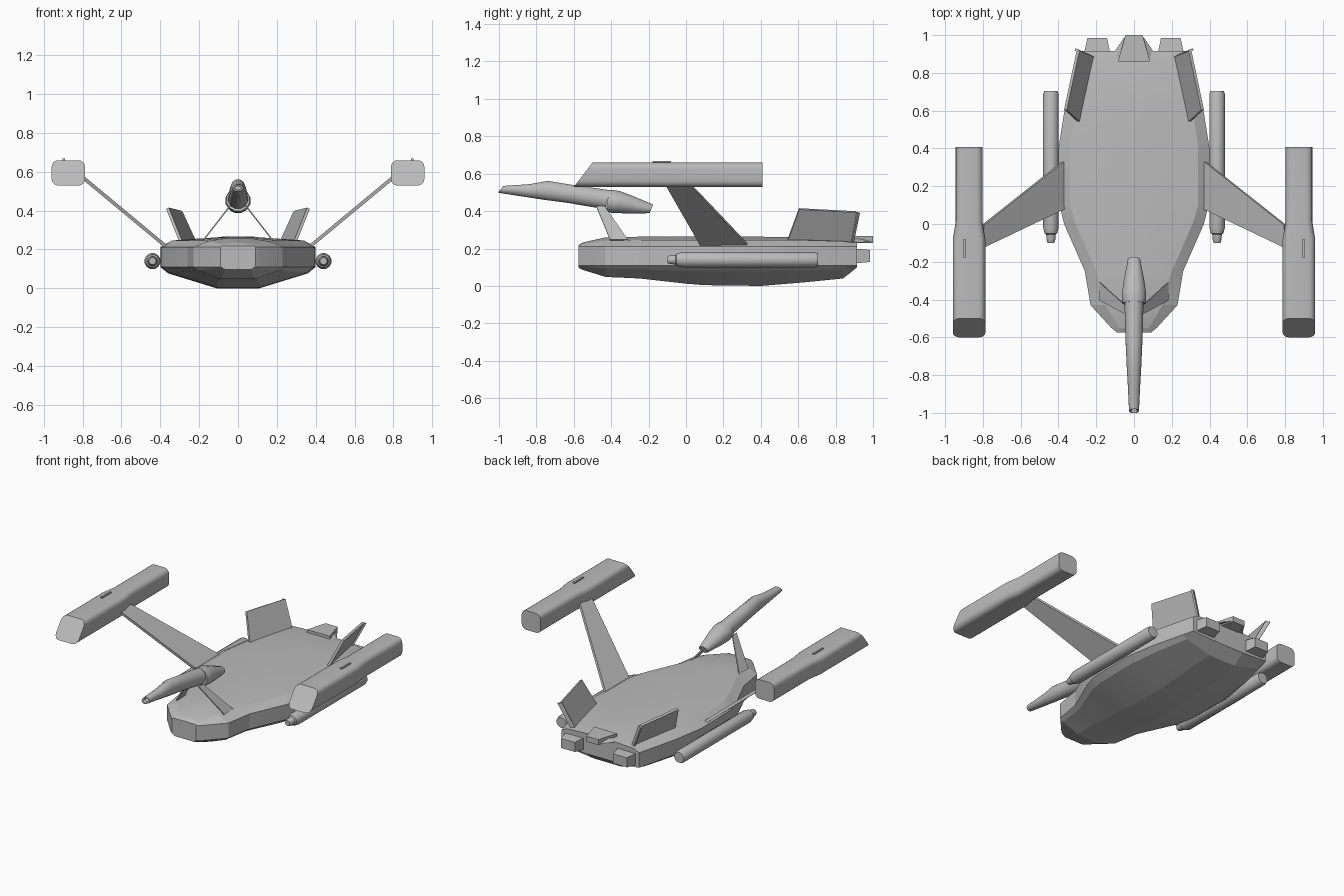
import bpy, math
from mathutils import Vector

cube = bpy.data.objects.get("Cube")
if cube:
    bpy.data.objects.remove(cube)

grey = bpy.data.materials.new("hull_grey")
grey.use_nodes = True
colour = (0.5, 0.5, 0.5, 1)
grey.diffuse_color = colour
grey.node_tree.nodes["Principled BSDF"].inputs["Base Color"].default_value = colour


def build(name, verts, faces, smooth=None):
    mesh = bpy.data.meshes.new(name)
    mesh.from_pydata(verts, [], faces)
    obj = bpy.data.objects.new(name, mesh)
    bpy.context.collection.objects.link(obj)
    mesh.materials.append(grey)
    bpy.ops.object.select_all(action='DESELECT')
    obj.select_set(True)
    bpy.context.view_layer.objects.active = obj
    bpy.ops.object.mode_set(mode='EDIT')
    bpy.ops.mesh.select_all(action='SELECT')
    bpy.ops.mesh.normals_make_consistent(inside=False)
    bpy.ops.object.mode_set(mode='OBJECT')
    if smooth:
        bpy.ops.object.shade_smooth_by_angle(angle=math.radians(smooth))
    return obj


def loft(name, rings, smooth=None):
    """Skin a list of equal rings and cap both ends."""
    n = len(rings[0])
    verts = [p for ring in rings for p in ring]
    faces = [(r * n + i, r * n + (i + 1) % n, (r + 1) * n + (i + 1) % n, (r + 1) * n + i)
             for r in range(len(rings) - 1) for i in range(n)]
    faces += [tuple(range(n)), tuple(range(len(verts) - n, len(verts)))]
    return build(name, verts, faces, smooth)


def oval(x, y, z, rx, rz, n=12, slant=0):
    angles = [2 * math.pi * (i + 0.5) / n for i in range(n)]
    return [(x + rx * math.cos(a), y + slant * math.sin(a), z + rz * math.sin(a)) for a in angles]


def plate(name, corners, thick):
    """Flat quad given a thickness along its normal."""
    c = [Vector(p) for p in corners]
    off = (c[1] - c[0]).cross(c[3] - c[0]).normalized() * thick / 2
    return loft(name, [[p - off for p in c], [p + off for p in c]])


def box(name, x, y0, y1, z0, z1, w0, w1, shrink=0.0):
    ring = lambda y, w, s: [(x - w, y, z0 + s), (x + w, y, z0 + s), (x + w, y, z1 - s), (x - w, y, z1 - s)]
    return loft(name, [ring(y0, w0, 0), ring(y1, w1, shrink)])


# Hull: y, half width, deck half width, deck z, keel half width, keel z
stations = [
    (-0.575, 0.09, 0.08, 0.218, 0.07, 0.098),
    (-0.55, 0.12, 0.08, 0.23, 0.07, 0.085),
    (-0.43, 0.23, 0.15, 0.253, 0.09, 0.048),
    (-0.25, 0.26, 0.20, 0.256, 0.10, 0.04),
    (0.0, 0.37, 0.31, 0.256, 0.11, 0.012),
    (0.10, 0.395, 0.34, 0.256, 0.11, 0.004),
    (0.40, 0.40, 0.34, 0.256, 0.11, 0.0),
    (0.62, 0.365, 0.31, 0.254, 0.11, 0.018),
    (0.84, 0.31, 0.26, 0.246, 0.10, 0.04),
    (0.915, 0.29, 0.25, 0.235, 0.10, 0.10),
]
rings = []
for y, w, wt, zt, wk, zk in stations:
    crown = min(0.01, (zt - 0.215) * 0.25)
    low = max(0.11, zk + 0.008)
    half = [(wk, zk), (w * 0.9, zk + (low - zk) * 0.7), (w, low), (w, 0.212),
            (wt, zt - crown), (wt * 0.3, zt + crown * 0.7)]
    rings.append([(x, y, z) for x, z in half] + [(-x, y, z) for x, z in reversed(half)])
loft("hull", rings, 12)

# Forward boom: y, centre z, half width, half height
boom = [(-0.99, 0.516, 0.027, 0.019), (-0.85, 0.51, 0.034, 0.035), (-0.75, 0.511, 0.04, 0.052),
        (-0.62, 0.492, 0.046, 0.05), (-0.42, 0.461, 0.052, 0.053)]
cone = [(-0.42, 0.456, 0.062, 0.060), (-0.39, 0.451, 0.067, 0.062), (-0.36, 0.448, 0.065, 0.06),
        (-0.30, 0.435, 0.056, 0.05), (-0.185, 0.412, 0.033, 0.024)]
boom_rings = [oval(0, y, z, rx, rz, slant=0.012) for y, z, rx, rz in boom]
muzzle = [oval(0, -0.965, 0.516, 0.016, 0.011, slant=0.012), oval(0, -0.99, 0.516, 0.018, 0.012, slant=0.012)]
loft("boom", muzzle + boom_rings, 35)
loft("boom_tail_cone", [oval(0, y, z, rx, rz, slant=0.01) for y, z, rx, rz in cone], 35)


def engine_ring(cx, y, w, slant=0.0):
    """Rounded rectangle, with the top edge set back by slant."""
    h, r, mid, pts = 0.065, 0.034, 0.594, []
    for q, (sx, sz) in enumerate([(1, 1), (-1, 1), (-1, -1), (1, -1)]):
        for k in range(5):
            a = math.radians(90 * q + 22.5 * k)
            x, z = sx * (w - r) + r * math.cos(a), sz * (h - r) + r * math.sin(a)
            pts.append((cx + x, y + slant * (z + h) / (2 * h), mid + z))
    return pts


for s, side in ((1, "left"), (-1, "right")):
    # Engine pods on raised pylons
    loft(side + "_engine", [engine_ring(s * 0.873, -0.6, 0.086, 0.1), engine_ring(s * 0.873, -0.08, 0.086),
                            engine_ring(s * 0.873, 0.01, 0.071), engine_ring(s * 0.873, 0.408, 0.071)], 30)
    box(side + "_engine_ridge", s * 0.897, -0.18, -0.08, 0.64, 0.667, 0.006, 0.006)
    plate(side + "_pylon", [(s * 0.37, 0.08, 0.215), (s * 0.37, 0.335, 0.215),
                            (s * 0.80, -0.005, 0.572), (s * 0.80, -0.125, 0.572)], 0.018)

    # Flank tubes with stepped noses
    tube = [(-0.10, 0.018), (-0.085, 0.024), (-0.055, 0.026), (-0.05, 0.034), (-0.02, 0.042), (0.69, 0.042), (0.705, 0.036)]
    loft(side + "_flank_tube", [oval(s * 0.44, y, 0.14, r, r) for y, r in tube], 35)

    # Boom struts
    plate(side + "_boom_strut", [(s * 0.18, -0.405, 0.245), (s * 0.18, -0.31, 0.245),
                                 (s * 0.04, -0.435, 0.425), (s * 0.04, -0.48, 0.425)], 0.007)

    # Canted tail fins with a trailing flange
    plate(side + "_tail_fin", [(s * 0.292, 0.54, 0.235), (s * 0.222, 0.885, 0.235),
                               (s * 0.298, 0.91, 0.396), (s * 0.363, 0.605, 0.412)], 0.016)
    plate(side + "_fin_flange", [(s * 0.215, 0.88, 0.235), (s * 0.24, 0.893, 0.235),
                                 (s * 0.313, 0.925, 0.39), (s * 0.288, 0.912, 0.395)], 0.012)

    # Stern exhausts
    box(side + "_exhaust", s * 0.195, 0.90, 0.985, 0.12, 0.20, 0.07, 0.052, 0.008)
    build(side + "_stern_gusset", [(s * 0.05, 0.99, 0.235), (s * 0.09, 0.85, 0.24), (s * 0.105, 0.91, 0.232),
                                   (s * 0.045, 0.93, 0.266)],
          [(0, 1, 2), (0, 3, 1), (1, 3, 2), (0, 2, 3)])

# Centre stern block
box("stern_block", 0, 0.86, 1.0, 0.23, 0.267, 0.085, 0.045)
